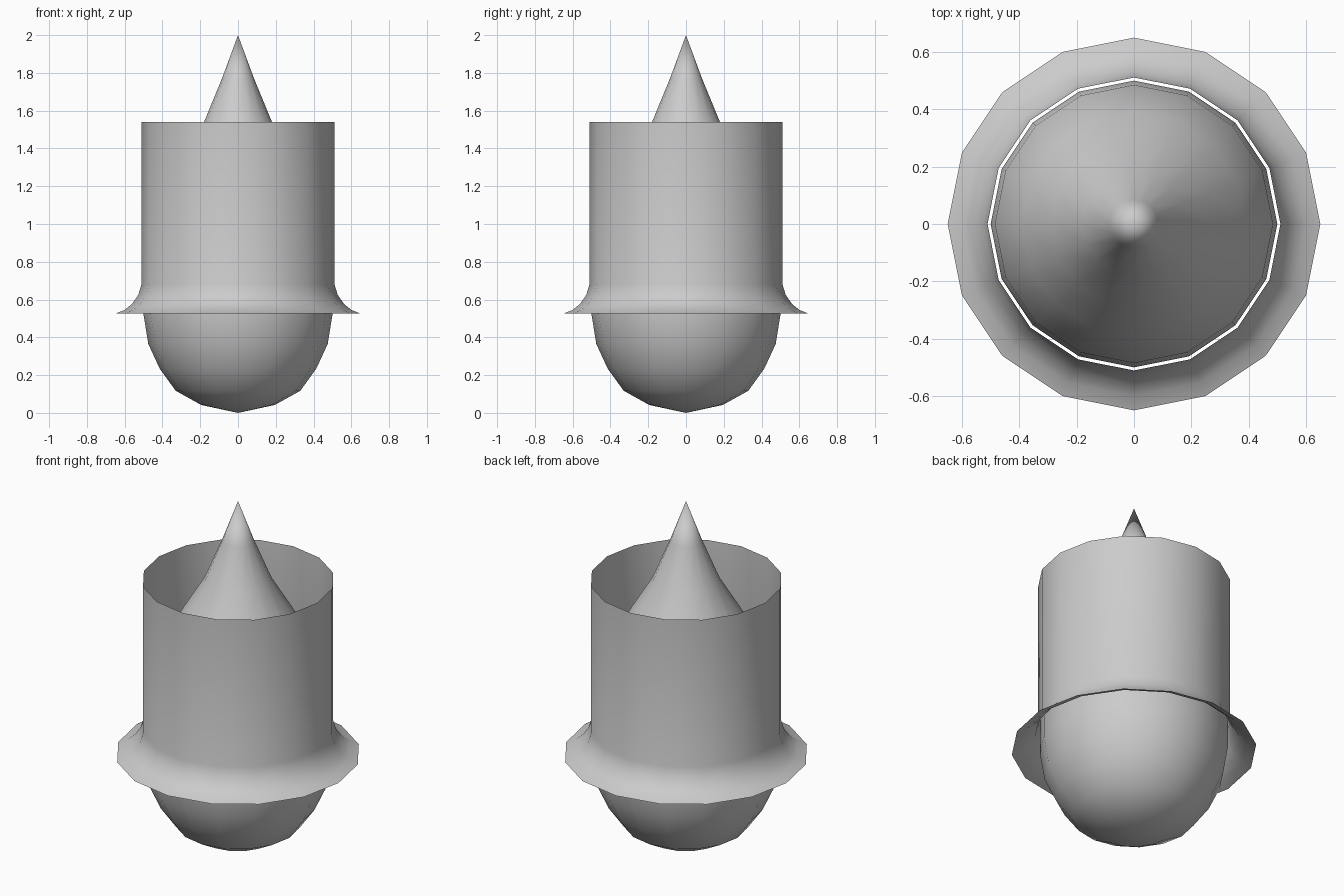
import bpy, bmesh, math

if "Cube" in bpy.data.objects:
    bpy.data.objects.remove(bpy.data.objects["Cube"])

SIDES = 16
grey = bpy.data.materials.new("plain grey")
grey.diffuse_color = (0.6, 0.6, 0.6, 1)
grey.use_nodes = True
grey.node_tree.nodes["Principled BSDF"].inputs["Base Color"].default_value = grey.diffuse_color


def lathe(name, profile):
    """Spin a (radius, height) profile, listed from bottom to top, around z."""
    bm = bmesh.new()
    rings = []
    for r, z in profile:
        if r == 0:
            rings.append([bm.verts.new((0, 0, z))] * SIDES)
        else:
            rings.append([bm.verts.new((r * math.cos(a), r * math.sin(a), z))
                          for a in (math.tau * i / SIDES for i in range(SIDES))])
    for low, high in zip(rings, rings[1:]):
        for i in range(SIDES):
            j = (i + 1) % SIDES
            corners = dict.fromkeys((low[i], low[j], high[j], high[i]))
            bm.faces.new(list(corners)).smooth = True
    mesh = bpy.data.meshes.new(name)
    bm.to_mesh(mesh)
    bm.free()
    mesh.materials.append(grey)
    obj = bpy.data.objects.new(name, mesh)
    bpy.context.collection.objects.link(obj)
    return obj


# Inner core: round bottom, pointed top
lathe("pointed_core", [
    (0, 0), (0.195, 0.042), (0.33, 0.117), (0.415, 0.235), (0.475, 0.365),
    (0.5, 0.52), (0.5, 0.75), (0.485, 1.0), (0.39, 1.18), (0.29, 1.36),
    (0.18, 1.54), (0.085, 1.77), (0, 2.0)])

# Open thin sleeve with a flared skirt
lathe("flared_sleeve", [
    (0.65, 0.525), (0.60, 0.545), (0.56, 0.578), (0.528, 0.625),
    (0.511, 0.68), (0.511, 1.54)])
